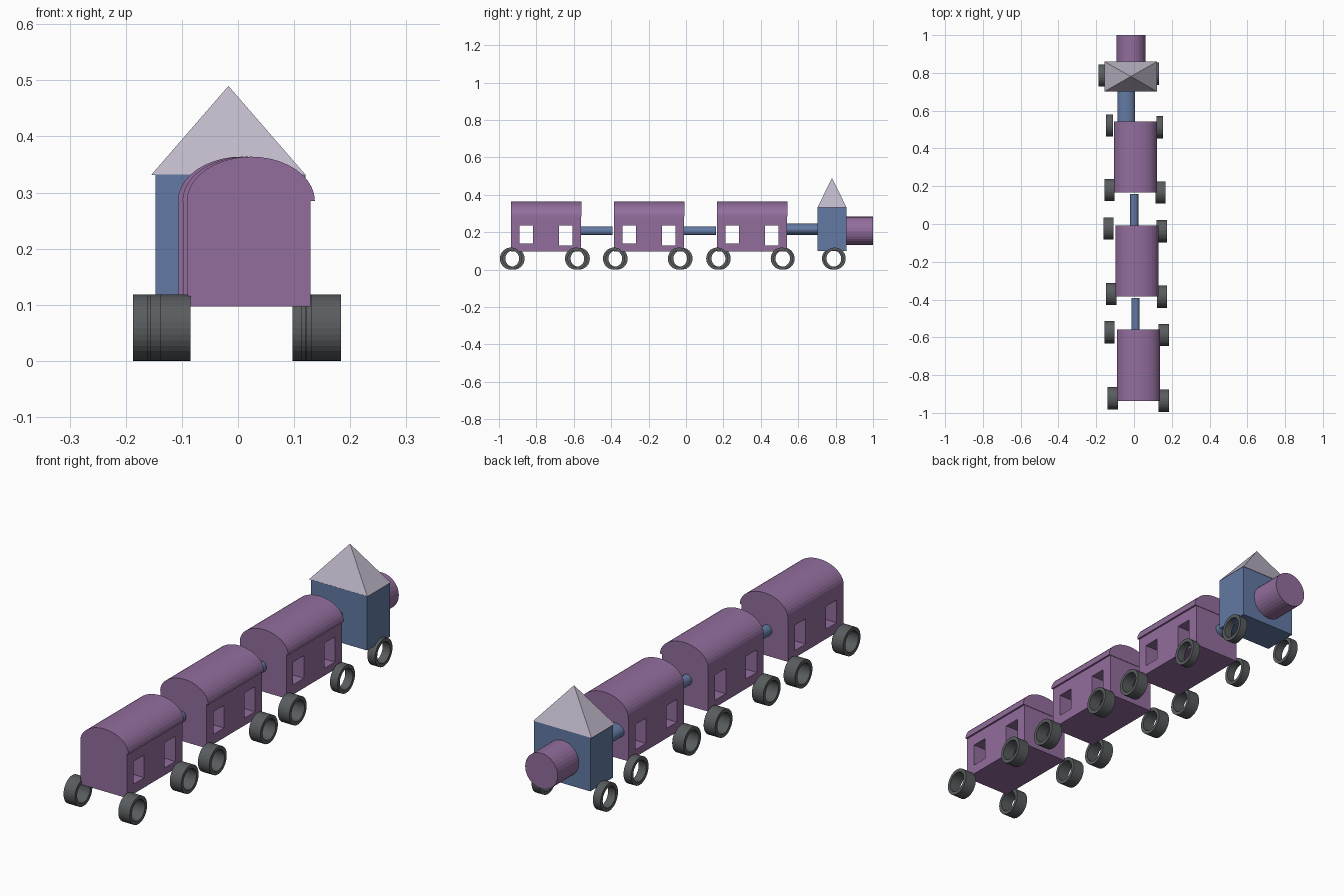
import bpy, bmesh, math
from mathutils import Matrix

cube = bpy.data.objects.get("Cube")
if cube:
    bpy.data.objects.remove(cube, do_unlink=True)


def material(name, rgb):
    m = bpy.data.materials.new(name)
    m.use_nodes = True
    m.diffuse_color = (*rgb, 1)
    m.node_tree.nodes["Principled BSDF"].inputs["Base Color"].default_value = (*rgb, 1)
    return m


PURPLE = material("purple paint", (0.29, 0.155, 0.34))
BLUE = material("blue paint", (0.125, 0.195, 0.37))
LILAC = material("pale lilac", (0.52, 0.475, 0.58))
RUBBER = material("dark grey", (0.1, 0.108, 0.113))


def finish(name, bm, mat):
    bmesh.ops.recalc_face_normals(bm, faces=bm.faces)
    mesh = bpy.data.meshes.new(name)
    bm.to_mesh(mesh)
    bm.free()
    if mat:
        mesh.materials.append(mat)
    ob = bpy.data.objects.new(name, mesh)
    bpy.context.collection.objects.link(ob)
    return ob


def box(name, xs, ys, zs, mat):
    bm = bmesh.new()
    bmesh.ops.create_cube(bm, size=1)
    for v in bm.verts:
        v.co = [r[0] if c < 0 else r[1] for c, r in zip(v.co, (xs, ys, zs))]
    return finish(name, bm, mat)


def rod(name, x, z, rx, rz, y0, y1, mat):
    """Round bar lying along y."""
    bm = bmesh.new()
    bmesh.ops.create_cone(bm, cap_ends=True, segments=32, radius1=1, radius2=1, depth=1)
    bm.transform(Matrix.Translation((x, (y0 + y1) / 2, z))
                 @ Matrix.Diagonal((rx, y1 - y0, rz, 1))
                 @ Matrix.Rotation(math.pi / 2, 4, 'X'))
    return finish(name, bm, mat)


def arched_roof(name, x0, x1, y0, y1, z, height, mat):
    """Half-ellipse profile extruded along y."""
    bm = bmesh.new()
    n = 20
    cx, rx = (x0 + x1) / 2, (x1 - x0) / 2
    profile = [bm.verts.new((cx + rx * math.cos(math.pi * i / n), y0,
                             z + height * math.sin(math.pi * i / n)))
               for i in range(n + 1)]
    face = bm.faces.new(profile)
    new = bmesh.ops.extrude_face_region(bm, geom=[face])["geom"]
    bmesh.ops.translate(bm, vec=(0, y1 - y0, 0),
                        verts=[g for g in new if isinstance(g, bmesh.types.BMVert)])
    return finish(name, bm, mat)


def wheel(name, x0, x1, y, outer=0.059, inner=0.044, n=32):
    """Open ring with its axle along x."""
    bm = bmesh.new()
    rings = []
    for x, r in ((x0, outer), (x1, outer), (x1, inner), (x0, inner)):
        rings.append([bm.verts.new((x, y + r * math.cos(math.tau * i / n),
                                    outer + r * math.sin(math.tau * i / n)))
                      for i in range(n)])
    for a, b in zip(rings, rings[1:] + rings[:1]):
        for i in range(n):
            j = (i + 1) % n
            bm.faces.new((a[i], a[j], b[j], b[i]))
    return finish(name, bm, RUBBER)


def cut(target, cutter):
    mod = target.modifiers.new("window", 'BOOLEAN')
    mod.operation = 'DIFFERENCE'
    mod.solver = 'EXACT'
    mod.object = cutter
    bpy.context.view_layer.objects.active = target
    bpy.ops.object.modifier_apply(modifier=mod.name)
    bpy.data.objects.remove(cutter, do_unlink=True)


# Carriages: box body with two windows through it and an arched roof
for label, x, y in (("front", -0.09, -0.936), ("middle", -0.098, -0.385), ("rear", -0.106, 0.166)):
    body = box(label + "_carriage_body", (x, x + 0.219), (y, y + 0.375), (0.097, 0.285), PURPLE)
    for offset, sill in ((0.046, 0.139), (0.256, 0.128)):
        cut(body, box("window_cutter", (x - 0.1, x + 0.4), (y + offset, y + offset + 0.072),
                      (sill, 0.236), None))
    arched_roof(label + "_carriage_roof", x - 0.001, x + 0.227, y, y + 0.377, 0.285, 0.079, PURPLE)

# Couplings between the carriages and the engine
rod("front_coupling", 0.008, 0.207, 0.022, 0.023, -0.565, -0.393, BLUE)
rod("middle_coupling", 0.001, 0.207, 0.022, 0.023, -0.014, 0.16, BLUE)
rod("engine_coupling", -0.041, 0.215, 0.046, 0.031, 0.536, 0.705, BLUE)

# Engine cabin, boiler and pyramid roof
box("cabin", (-0.147, 0.12), (0.702, 0.857), (0.1, 0.332), BLUE)
rod("boiler", -0.016, 0.207, 0.077, 0.076, 0.85, 1.0, PURPLE)
bm = bmesh.new()
base = [bm.verts.new((x, y, 0.331)) for x, y in
        ((-0.155, 0.702), (0.121, 0.702), (0.121, 0.859), (-0.155, 0.859))]
apex = bm.verts.new((-0.017, 0.781, 0.49))
bm.faces.new(base)
for i in range(4):
    bm.faces.new((base[i], base[(i + 1) % 4], apex))
finish("cabin_roof", bm, LILAC)

# Wheels: width, then inner/outer start and y for each side
for label, width, left_x, left_y, right_x, right_y in (
        ("front_carriage_front", 0.054, 0.13, -0.936, -0.139, -0.922),
        ("front_carriage_rear", 0.054, 0.13, -0.588, -0.156, -0.573),
        ("middle_carriage_front", 0.054, 0.121, -0.385, -0.147, -0.371),
        ("middle_carriage_rear", 0.054, 0.12, -0.038, -0.162, -0.024),
        ("rear_carriage_front", 0.054, 0.113, 0.167, -0.156, 0.18),
        ("rear_carriage_rear", 0.036, 0.118, 0.512, -0.147, 0.522),
        ("engine", 0.036, 0.097, 0.795, -0.187, 0.786)):
    wheel(label + "_left_wheel", left_x, left_x + width, left_y)
    wheel(label + "_right_wheel", right_x, right_x + width, right_y)
